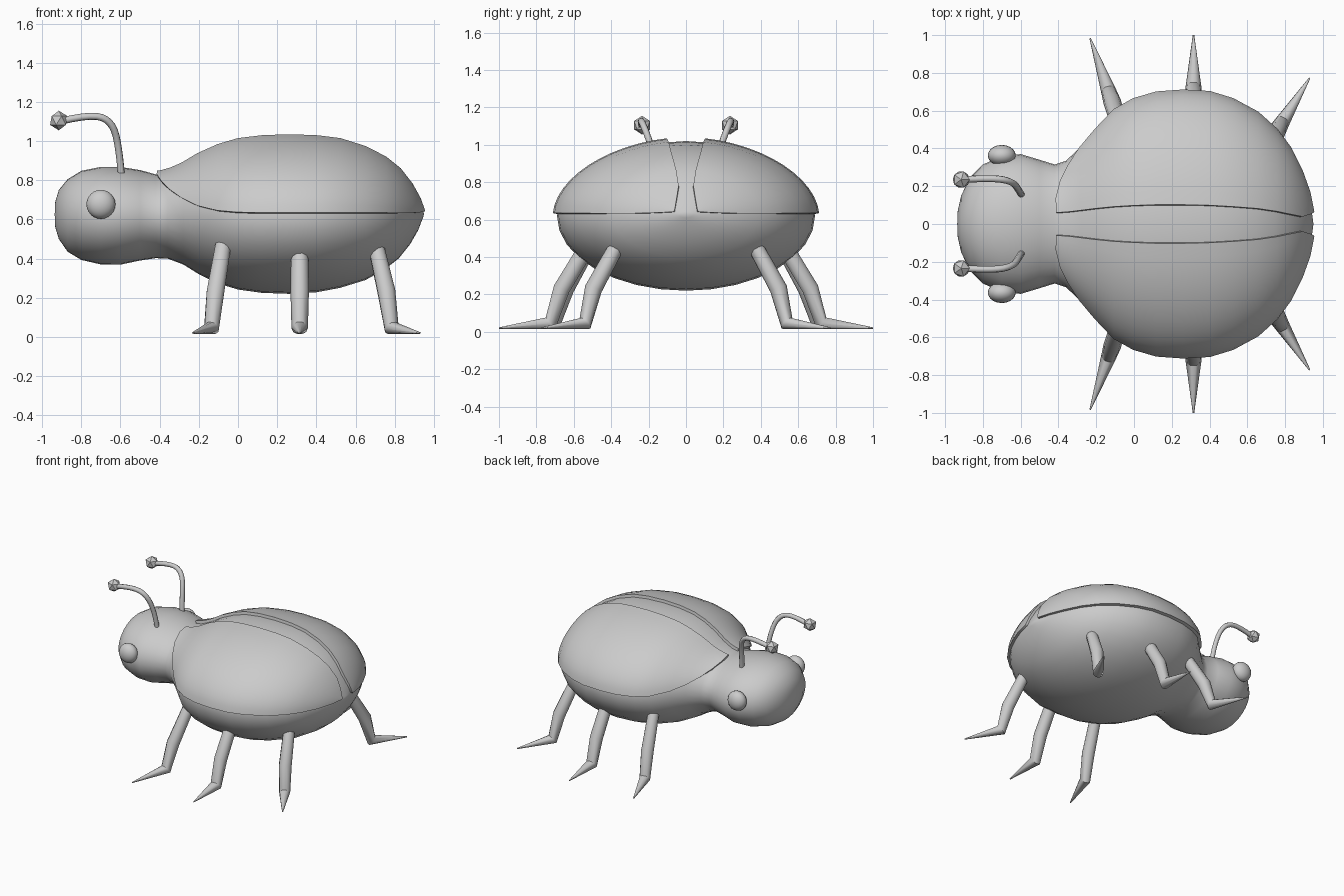
import bpy, bmesh
from math import sin, cos, pi, asin, acos, copysign

if "Cube" in bpy.data.objects:
    bpy.data.objects.remove(bpy.data.objects["Cube"])

# Body stations: x, half width, bottom z, top z
BODY = [(-.933, .07, .56, .69), (-.915, .15, .5, .75), (-.87, .245, .435, .805),
        (-.8, .315, .393, .848), (-.7, .36, .37, .868), (-.6, .37, .369, .868),
        (-.5, .34, .39, .852), (-.42, .315, .402, .83), (-.36, .335, .4, .84),
        (-.28, .41, .37, .875), (-.2, .49, .32, .925), (-.1, .59, .272, .97),
        (0, .645, .242, 1.0), (.12, .68, .225, 1.015), (.26, .69, .22, 1.02),
        (.4, .682, .228, 1.015), (.52, .645, .25, 1.0), (.65, .575, .29, .958),
        (.75, .485, .345, .905), (.82, .39, .4, .848), (.88, .27, .475, .77),
        (.92, .16, .545, .7), (.945, .04, .61, .645)]

# Elytron stations: x, lower edge z, inner edge y
SHELL = [(-.41, .82, .06), (-.385, .785, .06), (-.34, .745, .063), (-.28, .705, .07),
         (-.2, .667, .08), (-.1, .643, .09), (0, .634, .096), (.12, .632, .1),
         (.26, .632, .1), (.4, .632, .097), (.52, .632, .09), (.65, .632, .08),
         (.75, .632, .065), (.82, .632, .05), (.88, .632, .038), (.92, .635, .05),
         (.94, .64, .06)]


def lookup(x):
    for a, b in zip(BODY, BODY[1:]):
        if a[0] <= x <= b[0]:
            t = (x - a[0]) / (b[0] - a[0])
            return [p + (q - p) * t for p, q in zip(a[1:], b[1:])]


def power(x):
    return 2 if x < -.25 else 1.85


def point(x, ry, zc, rz, a):
    c, s = cos(a), sin(a)
    e = 2 / power(x) if s > 0 else 1
    return (x, copysign(ry * abs(c) ** e, c), zc + copysign(rz * abs(s) ** e, s))


def finish(name, bm, angle=40):
    bmesh.ops.recalc_face_normals(bm, faces=bm.faces)
    me = bpy.data.meshes.new(name)
    bm.to_mesh(me)
    bm.free()
    ob = bpy.data.objects.new(name, me)
    bpy.context.collection.objects.link(ob)
    for p in me.polygons:
        p.use_smooth = True
    return ob


def bridge(bm, rows, closed):
    for r, q in zip(rows, rows[1:]):
        for i in range(len(r) if closed else len(r) - 1):
            j = (i + 1) % len(r)
            bm.faces.new((r[i], r[j], q[j], q[i]))


# Head and abdomen in one loft
bm = bmesh.new()
N = 32
rows = []
for x, ry, lo, hi in BODY:
    zc, rz = (lo + hi) / 2, (hi - lo) / 2
    rows.append([bm.verts.new(point(x, ry, zc, rz, 2 * pi * i / N)) for i in range(N)])
bridge(bm, rows, True)
for row, tip in ((rows[0], (-.936, 0, .625)), (rows[-1], (.95, 0, .628))):
    v = bm.verts.new(tip)
    for i in range(N):
        bm.faces.new((row[i], row[(i + 1) % N], v))
finish("body", bm)


# Wing covers: patches following the abdomen, thickened
def wing_cover(side, name):
    bm = bmesh.new()
    rows = []
    for x, ze, yi in SHELL:
        ry, lo, hi = lookup(x)
        zc, rz = (lo + hi) / 2, (hi - lo) / 2 + .006
        ry += .008
        k = power(x) / 2
        a0 = asin(min(.98, max(0, (ze - zc) / rz)) ** k)
        a1 = max(a0 + .05, acos(min(.98, yi / ry) ** k))
        row = []
        for i in range(13):
            p = point(x, ry, zc, rz, a0 + (a1 - a0) * i / 12)
            row.append(bm.verts.new((p[0], p[1] * side, p[2])))
        rows.append(row)
    bridge(bm, rows, False)
    ob = finish(name, bm)
    m = ob.modifiers.new("thickness", 'SOLIDIFY')
    m.thickness, m.offset = .03, 0
    bpy.context.view_layer.objects.active = ob
    ob.select_set(True)
    bpy.ops.object.modifier_apply(modifier=m.name)
    bpy.ops.object.shade_smooth_by_angle(angle=.8)
    ob.select_set(False)


# Tapered tube through (x, y, z, radius) points
def tube(name, pts, side, kind='POLY', res=3):
    cu = bpy.data.curves.new(name, 'CURVE')
    cu.dimensions = '3D'
    cu.bevel_depth, cu.bevel_resolution, cu.use_fill_caps = 1, res, True
    sp = cu.splines.new(kind)
    sp.points.add(len(pts) - 1)
    for p, (x, y, z, r) in zip(sp.points, pts):
        p.co, p.radius = (x, y * side, z, 1), r
    if kind == 'NURBS':
        sp.use_endpoint_u, sp.order_u, sp.resolution_u = True, 3, 4
    ob = bpy.data.objects.new(name, cu)
    bpy.context.collection.objects.link(ob)
    bpy.ops.object.select_all(action='DESELECT')
    ob.select_set(True)
    bpy.context.view_layer.objects.active = ob
    bpy.ops.object.convert(target='MESH')
    bpy.ops.object.shade_smooth_by_angle(angle=.8)
    bpy.ops.object.select_all(action='DESELECT')


# Leg joints: hip, knee, ankle, toe
LEGS = {
    "front_leg": [(-.075, .51, .47, .042), (-.115, .645, .23, .047), (-.135, .705, .045, .04), (-.232, .983, .02, .004)],
    "middle_leg": [(.315, .55, .42, .045), (.315, .665, .23, .047), (.315, .725, .045, .042), (.315, 1.0, .02, .004)],
    "rear_leg": [(.71, .38, .44, .042), (.758, .495, .23, .047), (.785, .54, .045, .04), (.93, .773, .02, .004)],
}
ANTENNA = [(-.595, .155, .82, .018), (-.605, .17, .95, .018), (-.64, .225, 1.1, .018),
           (-.75, .245, 1.14, .018), (-.91, .235, 1.1, .018)]

for side, tag in ((-1, "right"), (1, "left")):
    wing_cover(side, "wing_cover_" + tag)
    for name, pts in LEGS.items():
        tube(name + "_" + tag, pts, side)
    tube("antenna_" + tag, ANTENNA, side, 'NURBS', 2)

    # Faceted antenna knob
    bpy.ops.mesh.primitive_ico_sphere_add(subdivisions=1, radius=.05, location=(-.915, .235 * side, 1.105))
    bpy.context.object.name = "antenna_knob_" + tag

    # Eye
    bpy.ops.mesh.primitive_uv_sphere_add(segments=20, ring_count=12, radius=.074, location=(-.7, .363 * side, .677))
    eye = bpy.context.object
    eye.name = "eye_" + tag
    eye.scale.y = .75
    bpy.ops.object.shade_smooth()
    bpy.ops.object.select_all(action='DESELECT')
